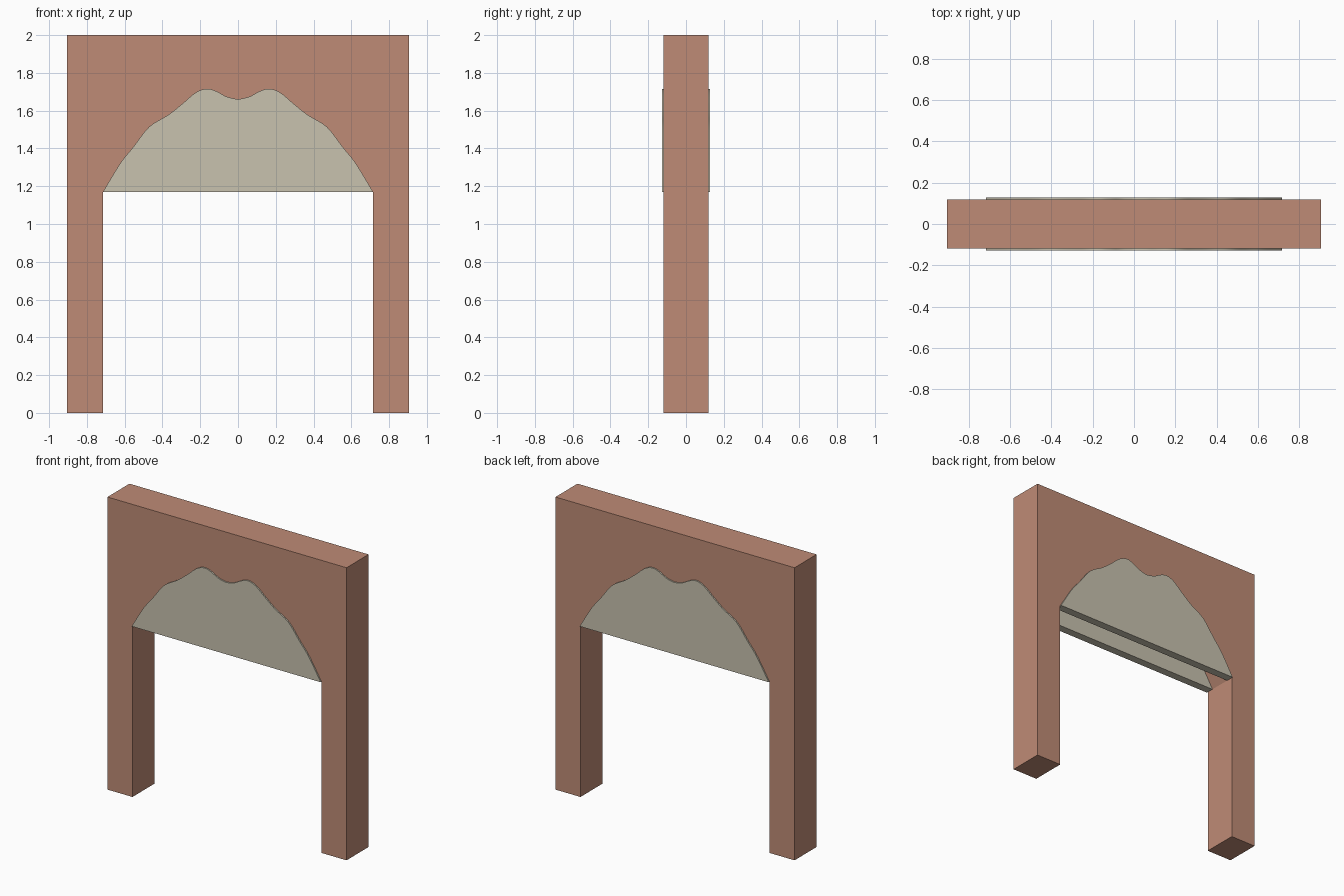
import bpy, bmesh, math

if "Cube" in bpy.data.objects:
    bpy.data.objects.remove(bpy.data.objects["Cube"])

HALF_W, OPEN_W, HEIGHT, SPRING = 0.904, 0.715, 2.0, 1.17
WALL_Y, PANEL_Y, PANEL_T = 0.119, 0.128, 0.055

# Half of the wavy arch, from the centre down to the springing point
HALF_ARCH = [(0, 1.66), (0.06, 1.674), (0.115, 1.703), (0.167, 1.716),
             (0.225, 1.695), (0.293, 1.638), (0.37, 1.577), (0.47, 1.515),
             (0.555, 1.407), (0.61, 1.34), (0.652, 1.276), (OPEN_W, SPRING)]


def smooth_curve(pts, steps=4):
    """Catmull-Rom curve through the points."""
    p = [pts[0]] + pts + [pts[-1]]
    out = []
    for a, b, c, d in zip(p, p[1:], p[2:], p[3:]):
        for i in range(steps):
            t = i / steps
            out.append(tuple(0.5 * (2 * q + (r - o) * t
                                    + (2 * o - 5 * q + 4 * r - s) * t * t
                                    + (3 * q - o - 3 * r + s) * t ** 3)
                             for o, q, r, s in zip(a, b, c, d)))
    return out + [pts[-1]]


def extrude_outline(name, outline, y0, y1, mat):
    """Solid made by extruding an x-z outline along y."""
    bm = bmesh.new()
    face = bm.faces.new([bm.verts.new((x, y0, z)) for x, z in outline])
    ext = bmesh.ops.extrude_face_region(bm, geom=[face], use_keep_orig=True)
    for v in ext["geom"]:
        if isinstance(v, bmesh.types.BMVert):
            v.co.y = y1
    bmesh.ops.recalc_face_normals(bm, faces=bm.faces[:])
    mesh = bpy.data.meshes.new(name)
    bm.to_mesh(mesh)
    bm.free()
    mesh.materials.append(mat)
    obj = bpy.data.objects.new(name, mesh)
    bpy.context.collection.objects.link(obj)
    bpy.ops.object.select_all(action='DESELECT')
    obj.select_set(True)
    bpy.context.view_layer.objects.active = obj
    bpy.ops.object.shade_smooth_by_angle(angle=math.radians(25))
    return obj


def material(name, color):
    mat = bpy.data.materials.new(name)
    mat.diffuse_color = color
    mat.use_nodes = True
    mat.node_tree.nodes["Principled BSDF"].inputs["Base Color"].default_value = mat.diffuse_color
    return mat


brick = material("terracotta", (0.52, 0.26, 0.18, 1))
stone = material("pale_stone", (0.58, 0.54, 0.43, 1))

half = smooth_curve(HALF_ARCH)
mirrored = [(-x, z) for x, z in reversed(half[1:])]
arch = mirrored + half          # left springing to right springing

# Wall with two legs and the arched opening
wall = [(-HALF_W, 0), (-OPEN_W, 0)] + arch + [
    (OPEN_W, 0), (HALF_W, 0), (HALF_W, HEIGHT), (-HALF_W, HEIGHT)]
extrude_outline("arch_wall", wall, -WALL_Y, WALL_Y, brick)

# Thin panels filling the arch on both faces, hollow between
for name, side in (("front_panel", -1), ("back_panel", 1)):
    extrude_outline(name, arch, side * PANEL_Y, side * (PANEL_Y - PANEL_T), stone)
